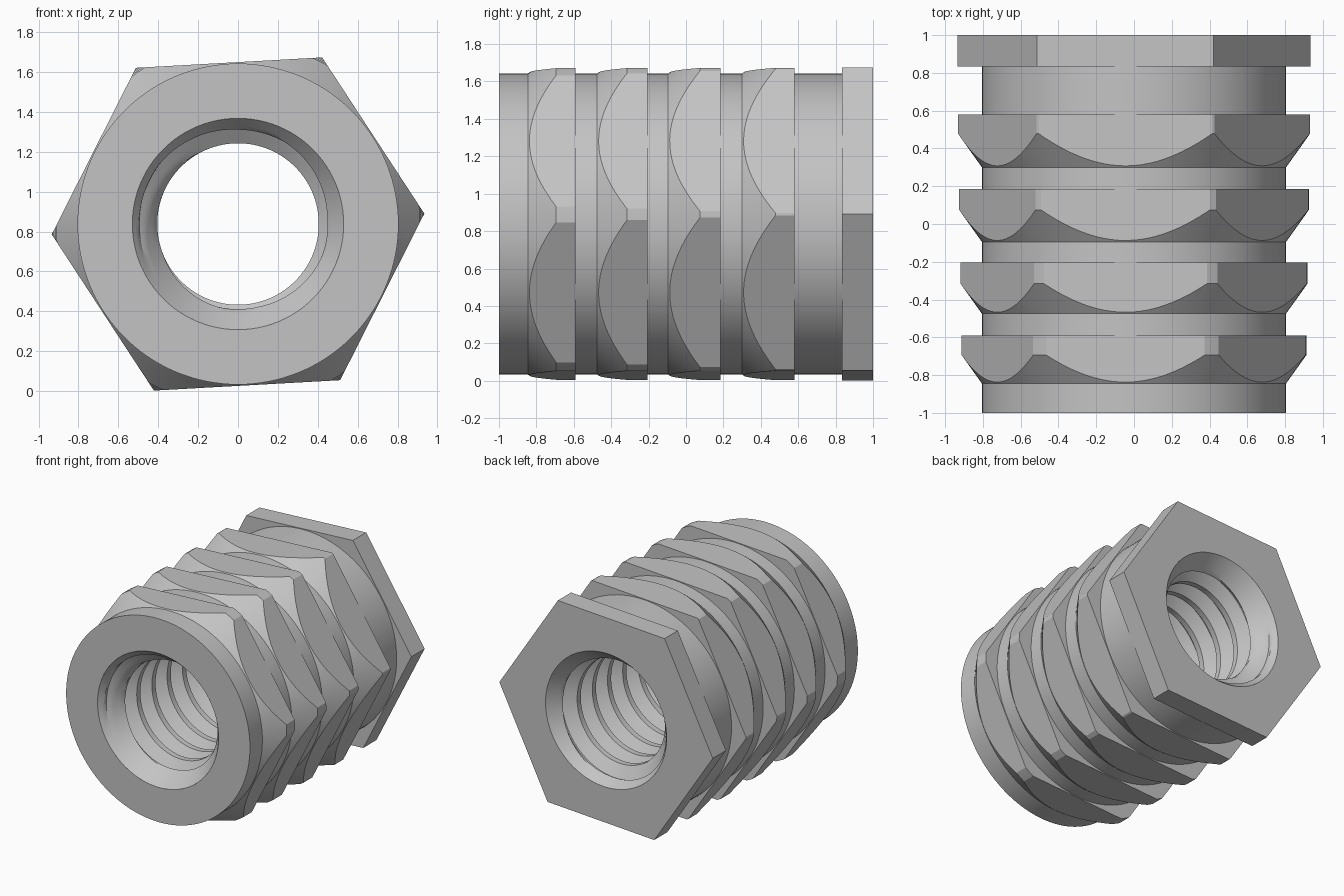
import bpy, bmesh, math

AXIS_Z = 0.838
HEX_R, HEX_TURN = 0.936, math.radians(3.2)
SLEEVE_R, MOUTH_R = 0.805, 0.53
MINOR_R, MAJOR_R, PITCH = 0.405, 0.495, 0.19

if "Cube" in bpy.data.objects:
    bpy.data.objects.remove(bpy.data.objects["Cube"])

metal = bpy.data.materials.new("grey metal")
metal.use_nodes = True
color = (0.55, 0.55, 0.55, 1)
metal.diffuse_color = color
metal.node_tree.nodes["Principled BSDF"].inputs["Base Color"].default_value = color


def grid_object(name, rows, closed=False):
    """Skin neighbouring rows of points; coincident points are welded."""
    bm = bmesh.new()
    grid = [[bm.verts.new(p) for p in row] for row in rows]
    pairs = list(zip(grid, grid[1:]))
    if closed:
        pairs.append((grid[-1], grid[0]))
    for a, b in pairs:
        for j in range(len(a) - 1):
            bm.faces.new((a[j], a[j + 1], b[j + 1], b[j]))
    bmesh.ops.remove_doubles(bm, verts=bm.verts, dist=1e-5)
    bmesh.ops.recalc_face_normals(bm, faces=bm.faces)
    mesh = bpy.data.meshes.new(name)
    bm.to_mesh(mesh)
    bm.free()
    obj = bpy.data.objects.new(name, mesh)
    bpy.context.collection.objects.link(obj)
    mesh.materials.append(metal)
    return obj


def polar(r, a, y):
    return (r * math.cos(a), y, AXIS_Z + r * math.sin(a))


def lathe(name, profile, sides=128, turn=0.0, closed=True):
    """Turn a (radius, y) profile around the long axis."""
    rows = [[polar(r, turn + math.tau * i / sides, y) for i in range(sides + 1)]
            for r, y in profile]
    return grid_object(name, rows, closed)


def select(obj):
    bpy.ops.object.select_all(action='DESELECT')
    obj.select_set(True)
    bpy.context.view_layer.objects.active = obj


def smooth(obj, degrees=20):
    select(obj)
    bpy.ops.object.shade_smooth_by_angle(angle=math.radians(degrees))


def cut_to_hexagon(obj):
    """Keep only what lies inside the long hexagonal bar."""
    bar = lathe("hexagon_cutter", [(0.3, -1.5), (HEX_R, -1.5), (HEX_R, 1.5), (0.3, 1.5)],
                6, HEX_TURN)
    mod = obj.modifiers.new("hexagon", 'BOOLEAN')
    mod.operation, mod.solver, mod.object = 'INTERSECT', 'EXACT', bar
    select(obj)
    bpy.ops.object.modifier_apply(modifier=mod.name)
    bpy.data.objects.remove(bar)


# Round sleeve with its flat front face
sleeve = lathe("sleeve", [(MOUTH_R, -1), (SLEEVE_R, -1), (SLEEVE_R, 0.9)], closed=False)
smooth(sleeve)

# Four barbs: hexagonal rings, coned at the front and trimmed at the corners
barbs = [(-0.845, -0.59, 0.913), (-0.475, -0.205, 0.919),
         (-0.095, 0.185, 0.926), (0.30, 0.58, 0.932)]
for n, (front, back, tip) in enumerate(barbs, 1):
    shoulder = front + (tip - SLEEVE_R) * 1.4
    barb = lathe(f"barb_{n}", [(0.7, front), (SLEEVE_R, front), (tip, shoulder),
                               (tip, back), (0.7, back)])
    cut_to_hexagon(barb)
    smooth(barb)

# Hexagonal flange at the back
flange = lathe("flange", [(MOUTH_R, 0.835), (1.2, 0.835), (1.2, 1), (MOUTH_R, 1)])
cut_to_hexagon(flange)
smooth(flange)


# Threaded bore with a countersink at both mouths
def bore_radius(phase, y):
    wave = abs(phase - 0.5) * 2
    thread = MAJOR_R + (MINOR_R - MAJOR_R) * min(1, max(0, (wave - 0.12) / 0.64))
    countersink = MOUTH_R - (1 - abs(y)) * 0.8
    return max(thread, countersink)


steps = [0, 0.12, 0.2, 0.28, 0.36, 0.44, 0.56, 0.64, 0.72, 0.8, 0.88]
turns = math.ceil(1 / PITCH) + 1
rows = []
for t in range(-turns, turns + 1):
    for phase in steps:
        row = []
        for i in range(97):
            y = (t + phase - i / 96) * PITCH
            y = min(1, max(-1, y))
            row.append(polar(bore_radius(phase, y), math.tau * i / 96, y))
        rows.append(row)
bore = grid_object("threaded_bore", rows)
bore.data.flip_normals() if sum(
    p.normal.x * p.center.x + p.normal.z * (p.center.z - AXIS_Z) for p in bore.data.polygons
) > 0 else None
smooth(bore, 25)
